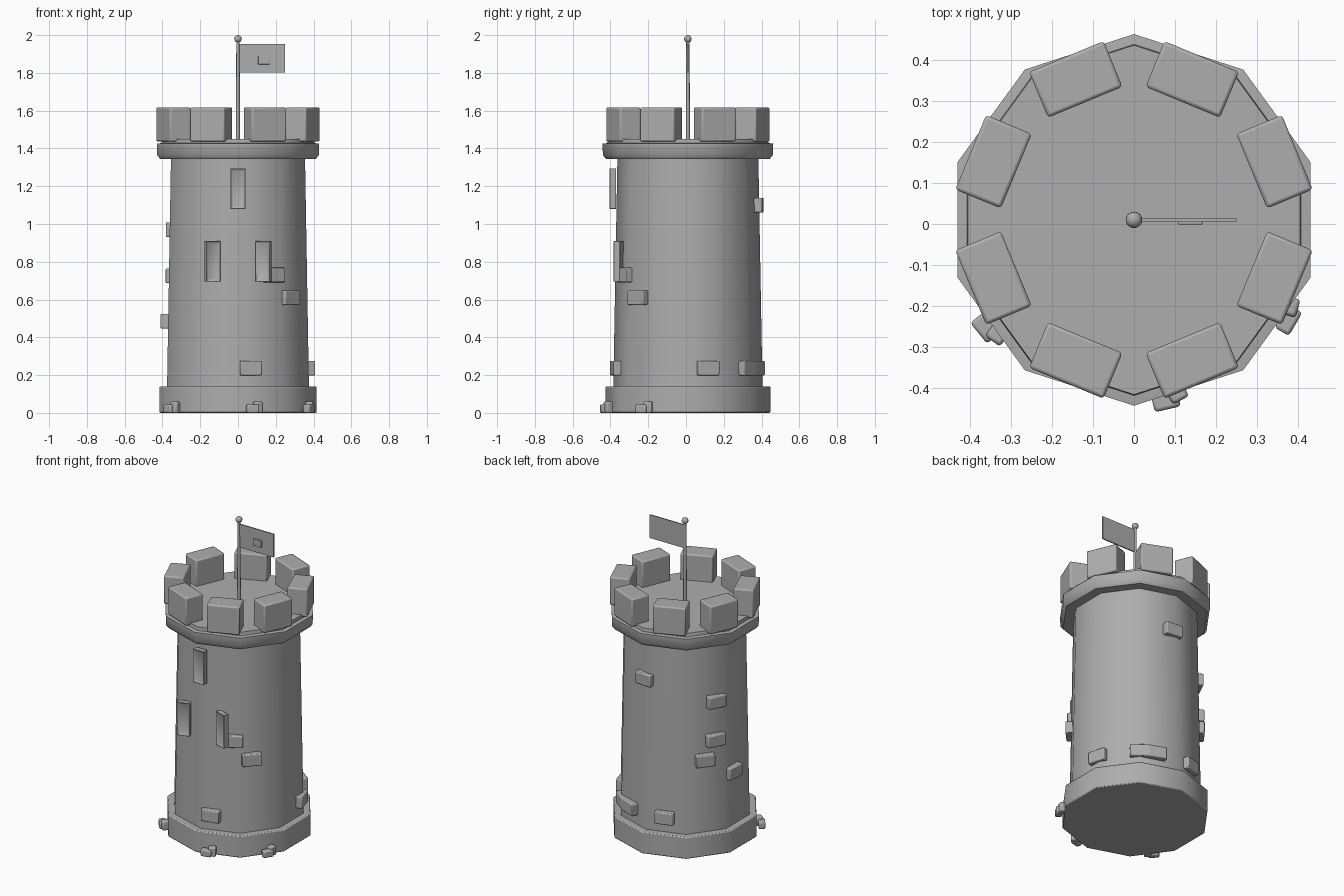
import bpy, bmesh, math
from mathutils import Matrix, Vector

if "Cube" in bpy.data.objects:
    bpy.data.objects.remove(bpy.data.objects["Cube"], do_unlink=True)

SIDES = 10
AXIS_Y = 0.01  # tower axis sits slightly behind the origin

stone = bpy.data.materials.new("stone_grey")
stone.use_nodes = True
grey = (0.42, 0.42, 0.42, 1)
stone.diffuse_color = grey
stone.node_tree.nodes["Principled BSDF"].inputs["Base Color"].default_value = grey


def finish(name, bm, bevel=0.0):
    bmesh.ops.recalc_face_normals(bm, faces=bm.faces)
    mesh = bpy.data.meshes.new(name)
    bm.to_mesh(mesh)
    bm.free()
    mesh.materials.append(stone)
    ob = bpy.data.objects.new(name, mesh)
    bpy.context.collection.objects.link(ob)
    if bevel:
        mod = ob.modifiers.new("soft_edges", "BEVEL")
        mod.width = bevel
        mod.segments = 2
        mod.angle_limit = math.radians(45)
    bpy.ops.object.select_all(action="DESELECT")
    ob.select_set(True)
    bpy.context.view_layer.objects.active = ob
    bpy.ops.object.shade_smooth_by_angle(angle=math.radians(40))
    return ob


def lathe(name, profile, sides=SIDES, bevel=0.0):
    """Stack of (radius, height) rings around the tower axis, capped."""
    bm = bmesh.new()
    rings = []
    for r, z in profile:
        ring = []
        for i in range(sides):
            a = math.pi / 2 + math.tau * i / sides
            ring.append(bm.verts.new((r * math.cos(a), AXIS_Y + r * math.sin(a), z)))
        rings.append(ring)
    for low, high in zip(rings, rings[1:]):
        for i in range(sides):
            j = (i + 1) % sides
            bm.faces.new((low[i], low[j], high[j], high[i]))
    bm.faces.new(rings[0])
    bm.faces.new(rings[-1])
    return finish(name, bm, bevel)


def box_mesh(size, centre, turn):
    """Box whose local -y side is the front, turned around z (degrees)."""
    bm = bmesh.new()
    place = Matrix.Translation(centre) @ Matrix.Rotation(math.radians(turn), 4, "Z")
    bmesh.ops.create_cube(bm, size=1, matrix=place @ Matrix.Diagonal((*size, 1)))
    return bm


def box(name, size, centre, turn=0, bevel=0.0):
    return finish(name, box_mesh(size, centre, turn), bevel)


def around(radius, azimuth, z):
    a = math.radians(azimuth)
    return Vector((radius * math.cos(a), AXIS_Y + radius * math.sin(a), z))


# Tower: plinth, tapering wall, flared rim and deck
lathe("plinth", [(0.437, 0), (0.437, 0.14)], bevel=0.006)
lathe("wall", [(0.395, 0.13), (0.373, 1.36)])
lathe("rim", [(0.434, 1.345), (0.45, 1.365), (0.452, 1.425), (0.43, 1.428)])
lathe("deck", [(0.428, 1.42), (0.425, 1.45)])

# Battlements
for i in range(8):
    az = 22.5 + 45 * i
    box(f"battlement_{i + 1}", (0.196, 0.12, 0.18), around(0.37, az, 1.527), az + 90, 0.008)


# Arrow slits: frames with a recessed slot on the front side
def arrow_slit(name, x, y, z, turn):
    bm = box_mesh((0.08, 0.036, 0.215), (x, y, z), turn)
    bm.normal_update()
    front = min(bm.faces, key=lambda f: f.calc_center_median().y)
    bmesh.ops.inset_region(bm, faces=[front], thickness=0.022)
    bmesh.ops.translate(bm, verts=front.verts, vec=-front.normal * 0.01)
    finish(name, bm, 0.003)


arrow_slit("upper_arrow_slit", 0, -0.388, 1.187, 0)
arrow_slit("right_arrow_slit", -0.135, -0.355, 0.802, 18)
arrow_slit("left_arrow_slit", 0.135, -0.355, 0.802, -18)

# Protruding bricks as (azimuth, height)
bricks = [(280, 0.237), (16, 0.237), (54, 0.237), (69, 0.237), (107, 0.237),
          (173, 0.485), (143, 0.605), (316, 0.61), (153, 0.725), (300, 0.73),
          (154, 0.97), (86, 1.1)]
for i, (az, z) in enumerate(bricks):
    box(f"brick_{i + 1}", (0.115, 0.045, 0.077), around(0.391 - 0.014 * z, az, z), az + 90, 0.006)

# Paired pebbles at the foot of the plinth
for i, az in enumerate((283, 330, 219)):
    turn = az + 90
    box(f"large_pebble_{i + 1}", (0.065, 0.04, 0.045), around(0.448, az - 3, 0.0225), turn, 0.008)
    box(f"small_pebble_{i + 1}", (0.045, 0.04, 0.06), around(0.434, az + 1, 0.03), turn + 15, 0.008)

# Flagpole, finial and flag
lathe("flagpole", [(0.011, 1.44), (0.009, 1.975)], sides=12)
bm = bmesh.new()
bmesh.ops.create_uvsphere(bm, u_segments=16, v_segments=10, radius=0.02,
                          matrix=Matrix.Translation((0, AXIS_Y, 1.98)))
finish("finial", bm)
box("flag", (0.245, 0.008, 0.15), (0.127, AXIS_Y, 1.878))
box("flag_patch", (0.06, 0.008, 0.045), (0.137, AXIS_Y - 0.007, 1.868), 0, 0.002)
